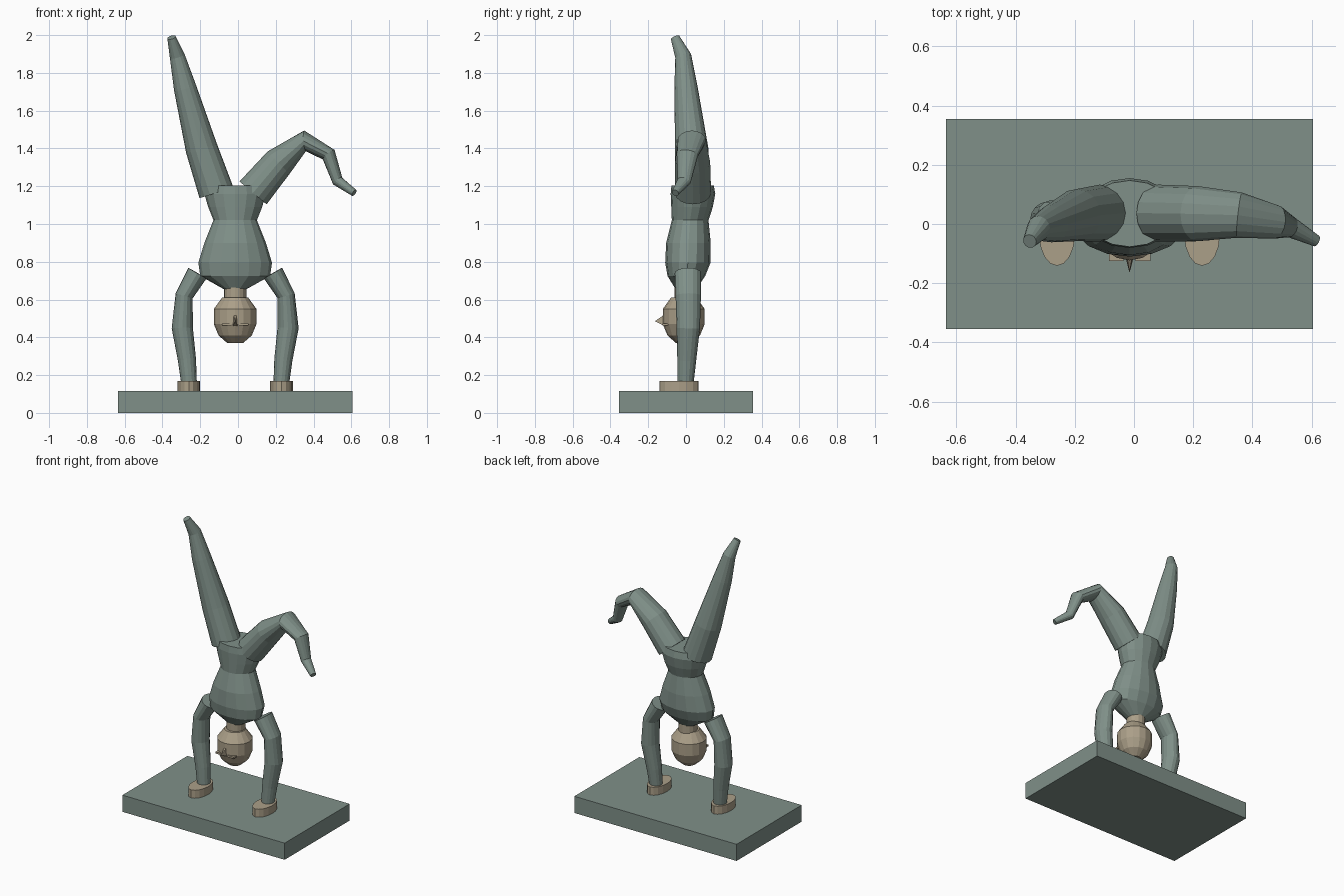
import bpy, bmesh
from math import cos, sin, pi
from mathutils import Vector

if "Cube" in bpy.data.objects:
    bpy.data.objects.remove(bpy.data.objects["Cube"], do_unlink=True)

MID = -0.015  # body centre line


def material(name, rgb):
    mat = bpy.data.materials.new(name)
    mat.use_nodes = True
    color = (*rgb, 1)
    mat.diffuse_color = color
    mat.node_tree.nodes["Principled BSDF"].inputs["Base Color"].default_value = color
    return mat


suit = material("grey green", (0.215, 0.28, 0.25))
skin = material("warm tan", (0.41, 0.35, 0.25))


def finish(name, bm, mat):
    bmesh.ops.recalc_face_normals(bm, faces=bm.faces)
    mesh = bpy.data.meshes.new(name)
    bm.to_mesh(mesh)
    bm.free()
    mesh.materials.append(mat)
    obj = bpy.data.objects.new(name, mesh)
    bpy.context.collection.objects.link(obj)
    return obj


def tube(name, stations, mat, level=False, sides=16):
    """Capped loft through (x, y, z, half width, half depth) stations."""
    bm = bmesh.new()
    centres = [Vector(s[:3]) for s in stations]
    rings = []
    for i, (c, s) in enumerate(zip(centres, stations)):
        before = c - centres[i - 1] if i else centres[1] - c
        after = centres[i + 1] - c if i < len(centres) - 1 else before
        t = Vector((0, 0, 1)) if level else (before.normalized() + after.normalized()).normalized()
        deep = Vector((0, 1, 0))
        deep = (deep - t * deep.dot(t)).normalized()
        wide = deep.cross(t)
        rings.append([bm.verts.new(c + wide * s[3] * cos(a) + deep * s[4] * sin(a))
                      for a in (2 * pi * k / sides for k in range(sides))])
    for a, b in zip(rings, rings[1:]):
        for k in range(sides):
            n = (k + 1) % sides
            bm.faces.new((a[k], a[n], b[n], b[k]))
    bm.faces.new(rings[0])
    bm.faces.new(rings[-1])
    return finish(name, bm, mat)


def box(name, centre, size, mat):
    bm = bmesh.new()
    bmesh.ops.create_cube(bm, size=1)
    for v in bm.verts:
        v.co = Vector(c + p * s for c, p, s in zip(centre, v.co, size))
    return finish(name, bm, mat)


# Floor slab
box("base_slab", (-0.015, 0, 0.0575), (1.24, 0.71, 0.115), suit)

# Inverted torso, from shoulders up to hips
tube("torso", [(MID, y, z, w, d) for z, y, w, d in (
    (0.655, 0, 0.06, 0.055), (0.725, 0.002, 0.185, 0.10), (0.795, 0.01, 0.195, 0.12),
    (0.9, 0.013, 0.163, 0.118), (1.02, 0.022, 0.115, 0.097), (1.09, 0.032, 0.143, 0.11),
    (1.16, 0.037, 0.163, 0.118), (1.205, 0.035, 0.152, 0.112))], suit, level=True)

# Neck and upside-down head
tube("neck", [(MID, 0, 0.59, 0.06, 0.06), (MID, 0, 0.67, 0.06, 0.06)], skin, level=True)
tube("head", [(MID, -0.012, z, r, r * 0.98) for z, r in (
    (0.37, 0.042), (0.41, 0.088), (0.47, 0.113), (0.55, 0.113), (0.612, 0.068))],
    skin, level=True)

# Nose wedge and eye ridges
bm = bmesh.new()
tip = bm.verts.new((MID, -0.165, 0.485))
root = [bm.verts.new((MID + x, -0.115, z))
        for x, z in ((-0.013, 0.46), (0.013, 0.46), (0.008, 0.52), (-0.008, 0.52))]
bm.faces.new(root)
for i in range(4):
    bm.faces.new((root[i], root[(i + 1) % 4], tip))
finish("nose", bm, skin)

# Paired arms, hands and eye ridges
for side, label in ((1, "left"), (-1, "right")):
    tube(label + "_arm", [(MID + side * x, y, z, w, d) for x, y, z, w, d in (
        (0.2, 0.01, 0.74, 0.056, 0.07), (0.27, 0.012, 0.62, 0.047, 0.067),
        (0.28, 0.012, 0.45, 0.056, 0.062), (0.255, 0.004, 0.28, 0.048, 0.05),
        (0.245, -0.002, 0.165, 0.042, 0.043))], suit)
    x = MID + side * 0.245
    tube(label + "_hand", [(x, -0.037, z, 0.06, 0.104) for z in (0.115, 0.17)],
         skin, level=True)
    box(label + "_eye", (MID + side * 0.045, -0.11, 0.468), (0.05, 0.03, 0.012), skin)

# Straight leg and bent leg
tube("right_leg", [
    (-0.115, 0.037, 1.168, 0.094, 0.096), (-0.193, 0.03, 1.4, 0.085, 0.088),
    (-0.28, 0, 1.72, 0.06, 0.062), (-0.322, -0.015, 1.89, 0.04, 0.043),
    (-0.352, -0.058, 1.988, 0.023, 0.024)], suit)
tube("left_leg", [
    (0.08, 0.037, 1.165, 0.094, 0.096), (0.215, 0.035, 1.325, 0.083, 0.093),
    (0.355, 0.03, 1.44, 0.055, 0.077), (0.48, 0.007, 1.367, 0.04, 0.057),
    (0.528, -0.01, 1.227, 0.03, 0.036), (0.615, -0.057, 1.165, 0.019, 0.02)], suit)
